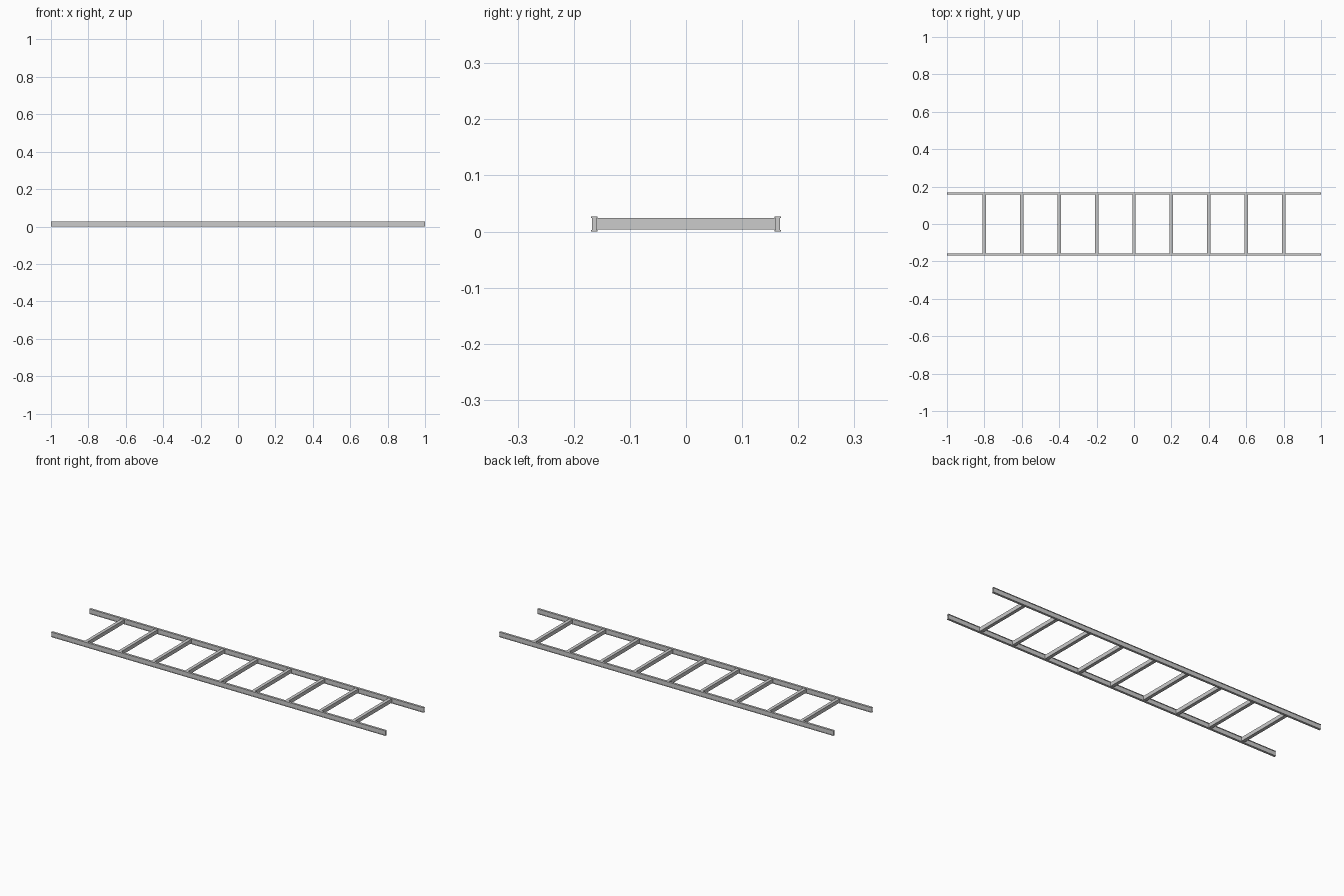
import bpy

if "Cube" in bpy.data.objects:
    bpy.data.objects.remove(bpy.data.objects["Cube"])

def extrude_x(name, profile, x0, x1):
    """Solid made by extruding a closed (y, z) profile along x."""
    n = len(profile)
    verts = [(x, y, z) for x in (x0, x1) for y, z in profile]
    faces = [(i, i + n, (i + 1) % n + n, (i + 1) % n) for i in range(n)]
    faces += [tuple(range(n)), tuple(range(2 * n - 1, n - 1, -1))]
    me = bpy.data.meshes.new(name)
    me.from_pydata(verts, [], faces)
    ob = bpy.data.objects.new(name, me)
    bpy.context.collection.objects.link(ob)
    # consistent outward normals
    import bmesh
    bm = bmesh.new()
    bm.from_mesh(me)
    bmesh.ops.recalc_face_normals(bm, faces=bm.faces)
    bm.to_mesh(me)
    bm.free()
    return ob

H, FLANGE, WEB, T = 0.027, 0.006, 0.0038, 0.003
RAIL_Y = 0.1635

# Side rails: shallow I-section running the full length
half = [(FLANGE, 0), (FLANGE, T), (WEB, T), (WEB, H - T), (FLANGE, H - T), (FLANGE, H)]
section = half + [(-y, z) for y, z in reversed(half)]
for side, s in (("front", -1), ("back", 1)):
    extrude_x(side + "_rail", [(y + s * RAIL_Y, z) for y, z in section], -1, 1)

# Rungs: nine evenly spaced bars between the rail webs
reach = RAIL_Y - WEB + 0.0005
bar = [(-reach, 0.004), (reach, 0.004), (reach, 0.0245), (-reach, 0.0245)]
for i in range(9):
    x = -0.8 + 0.2 * i
    extrude_x(f"rung_{i + 1}", bar, x - 0.009, x + 0.009)
